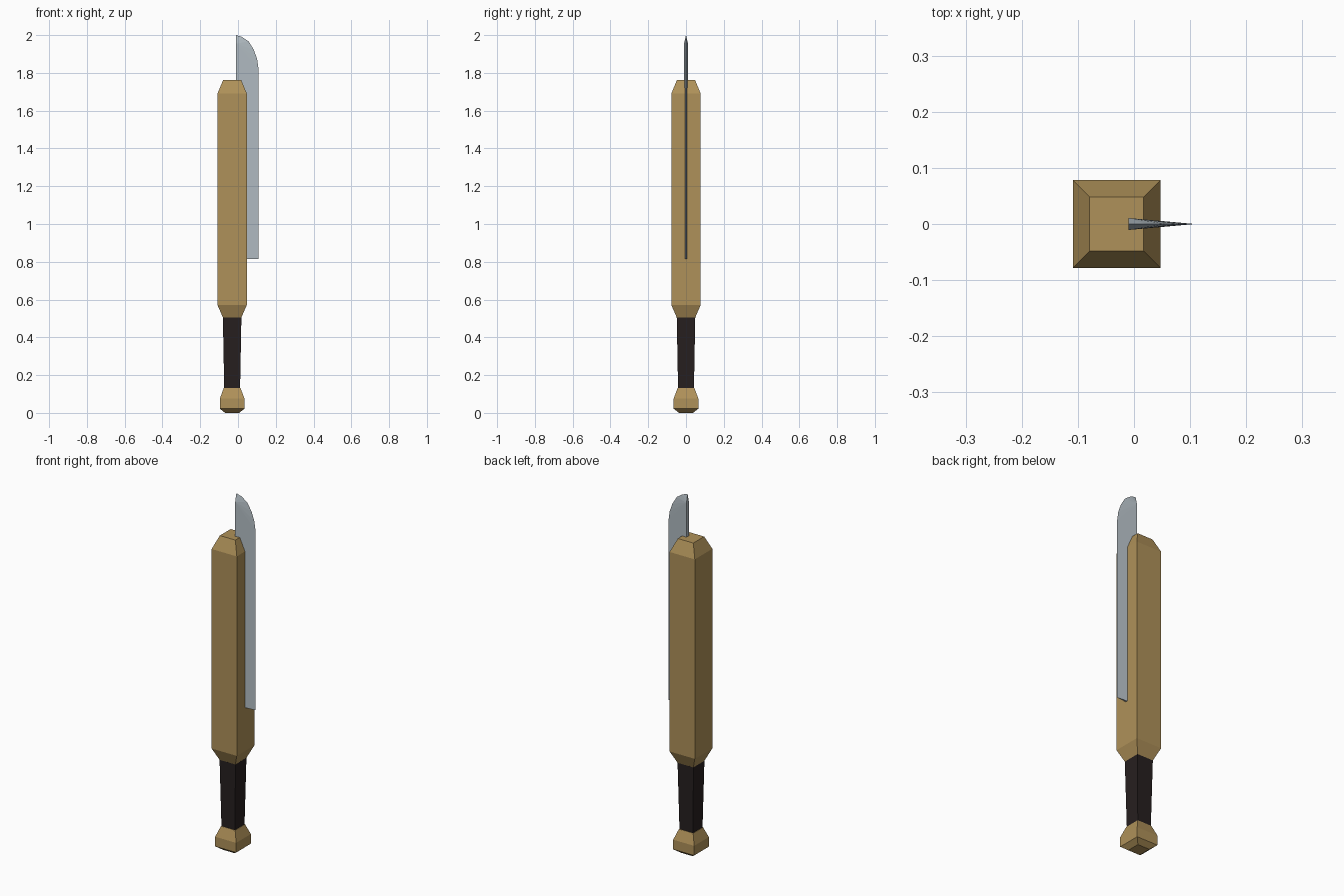
import bpy, bmesh

if "Cube" in bpy.data.objects:
    bpy.data.objects.remove(bpy.data.objects["Cube"])


def material(name, rgb):
    m = bpy.data.materials.new(name)
    m.diffuse_color = (*rgb, 1)
    m.use_nodes = True
    m.node_tree.nodes["Principled BSDF"].inputs["Base Color"].default_value = m.diffuse_color
    return m


wood = material("wood", (0.43, 0.285, 0.10))
wrap = material("dark_wrap", (0.020, 0.014, 0.014))
steel = material("steel", (0.45, 0.51, 0.55))


def finish(name, bm, mat):
    bmesh.ops.recalc_face_normals(bm, faces=bm.faces)
    mesh = bpy.data.meshes.new(name)
    bm.to_mesh(mesh)
    bm.free()
    mesh.materials.append(mat)
    obj = bpy.data.objects.new(name, mesh)
    bpy.context.collection.objects.link(obj)
    return obj


def square_post(name, profile, mat, cx=-0.031):
    """Loft square sections given as (half width, height)."""
    bm = bmesh.new()
    rings = [[bm.verts.new((cx + sx * h, sy * h, z))
              for sx, sy in ((-1, -1), (1, -1), (1, 1), (-1, 1))]
             for h, z in profile]
    for a, b in zip(rings, rings[1:]):
        for i in range(4):
            j = (i + 1) % 4
            bm.faces.new((a[i], a[j], b[j], b[i]))
    bm.faces.new(rings[0])
    bm.faces.new(rings[-1])
    return finish(name, bm, mat)


# Wooden body, wrapped grip and pommel
square_post("body", [(0.048, 0.503), (0.078, 0.572), (0.078, 1.69), (0.048, 1.762)], wood)
square_post("grip", [(0.042, 0.13), (0.049, 0.505)], wrap)
square_post("pommel", [(0.037, 0.0), (0.065, 0.022), (0.065, 0.076), (0.044, 0.133)], wood)

# Blade: thick spine on the left, cutting edge tapering to a line
edge_points = [(0.108, 0.815), (0.108, 1.826), (0.101, 1.874), (0.084, 1.922),
               (0.057, 1.966), (0.022, 1.99), (-0.01, 2.0)]
bm = bmesh.new()
edge = [bm.verts.new((x, 0, z)) for x, z in edge_points]
low, high = ([bm.verts.new((-0.01, y, z)) for y in (-0.0107, 0.0107)]
             for z in (0.815, 1.955))
for side in (0, 1):
    bm.faces.new((low[side], edge[0], edge[1], high[side]))
    for a, b in zip(edge[1:], edge[2:]):
        bm.faces.new((high[side], a, b))
bm.faces.new((low[0], low[1], high[1], high[0]))
bm.faces.new((high[0], high[1], edge[-1]))
bm.faces.new((low[0], edge[0], low[1]))
finish("blade", bm, steel)
